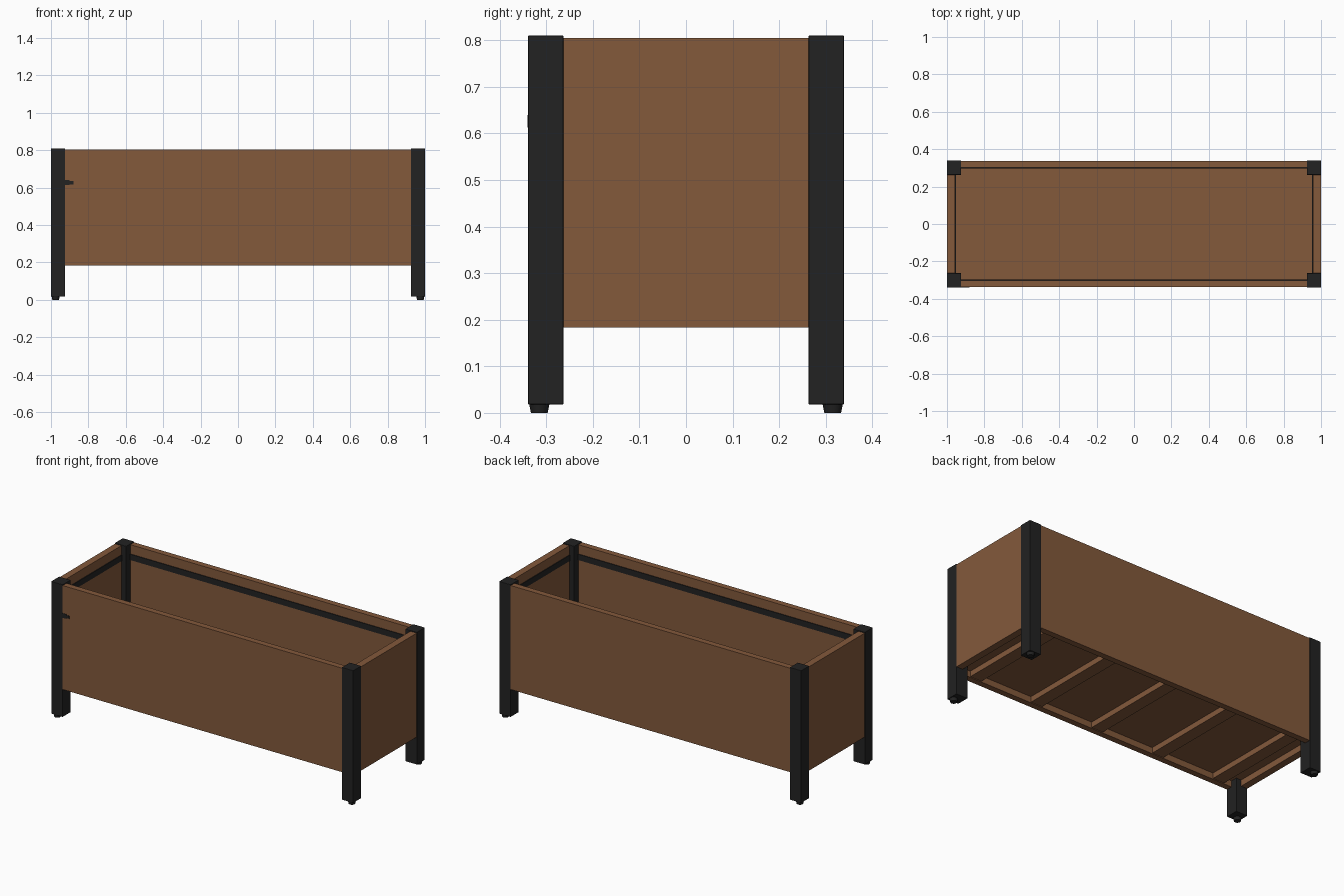
import bpy
import bmesh
from mathutils import Matrix, Vector

cube = bpy.data.objects.get("Cube")
if cube:
    bpy.data.objects.remove(cube, do_unlink=True)


def material(name, rgb):
    m = bpy.data.materials.new(name)
    m.use_nodes = True
    m.diffuse_color = (*rgb, 1)
    bsdf = next(n for n in m.node_tree.nodes if n.type == 'BSDF_PRINCIPLED')
    bsdf.inputs["Base Color"].default_value = (*rgb, 1)
    return m


WOOD = material("warm brown wood", (0.227, 0.1, 0.044))
METAL = material("charcoal metal", (0.016, 0.016, 0.016))


def add_object(name, bm, mat):
    mesh = bpy.data.meshes.new(name)
    bm.to_mesh(mesh)
    bm.free()
    mesh.materials.append(mat)
    obj = bpy.data.objects.new(name, mesh)
    bpy.context.collection.objects.link(obj)
    return obj


def box(name, low, high, mat, bevel=0):
    low, high = Vector(low), Vector(high)
    bm = bmesh.new()
    bmesh.ops.create_cube(bm, size=1, matrix=Matrix.Translation((low + high) / 2)
                          @ Matrix.Diagonal((*(high - low), 1)))
    if bevel:
        bmesh.ops.bevel(bm, geom=bm.edges[:], offset=bevel, segments=2,
                        profile=0.5, affect='EDGES')
    return add_object(name, bm, mat)


X, Y = 1.0, 0.339            # outer half sizes
POST = 0.076                 # post width
IN_X, IN_Y = 0.957, 0.302    # inner wall faces
BOTTOM, TOP = 0.183, 0.805   # wall heights
RAIL_LOW, RAIL_HIGH = 0.715, 0.75


def span(sign, a, b):
    return sorted((sign * a, sign * b))


# Corner posts with round levelling feet
for sx, side in ((1, "left"), (-1, "right")):
    for sy, end in ((-1, "front"), (1, "back")):
        x0, x1 = span(sx, X - POST, X)
        y0, y1 = span(sy, Y - POST, Y)
        box(f"{end}_{side}_post", (x0, y0, 0.018), (x1, y1, 0.81), METAL, 0.002)
        bm = bmesh.new()
        bmesh.ops.create_cone(bm, cap_ends=True, segments=24, radius1=0.018,
                              radius2=0.022, depth=0.02,
                              matrix=Matrix.Translation((sx * 0.975, sy * 0.315, 0.01)))
        foot = add_object(f"{end}_{side}_foot", bm, METAL)
        for p in foot.data.polygons:
            p.use_smooth = abs(p.normal.z) < 0.9

# Long walls and their inner rails
for s, end in ((-1, "front"), (1, "back")):
    y0, y1 = span(s, IN_Y, Y - 0.001)
    box(f"{end}_wall", (-0.93, y0, BOTTOM), (0.93, y1, TOP), WOOD)
    y0, y1 = span(s, IN_Y - 0.004, IN_Y + 0.01)
    box(f"{end}_inner_rail", (-0.93, y0, RAIL_LOW), (0.93, y1, RAIL_HIGH), METAL)

# End walls and their inner rails
for s, side in ((1, "left"), (-1, "right")):
    x0, x1 = span(s, IN_X, X - 0.001)
    box(f"{side}_wall", (x0, -0.27, BOTTOM), (x1, 0.27, TOP), WOOD)
    x0, x1 = span(s, IN_X - 0.004, IN_X + 0.01)
    box(f"{side}_inner_rail", (x0, -0.27, RAIL_LOW), (x1, 0.27, RAIL_HIGH), METAL)

# Floor board carried by cross slats
box("floor_board", (-IN_X, -IN_Y, 0.22), (IN_X, IN_Y, 0.24), WOOD)
for i in range(5):
    x = (i - 2) * 0.417
    box(f"floor_slat_{i + 1}", (x - 0.038, -IN_Y, 0.187), (x + 0.038, IN_Y, 0.221), WOOD)

# Small latch plate beside the front right post
box("latch_plate", (-0.93, -Y - 0.001, 0.613), (-0.9, -Y + 0.004, 0.64), METAL)
box("latch_tip", (-0.9, -Y - 0.001, 0.618), (-0.88, -Y + 0.004, 0.635), METAL)
